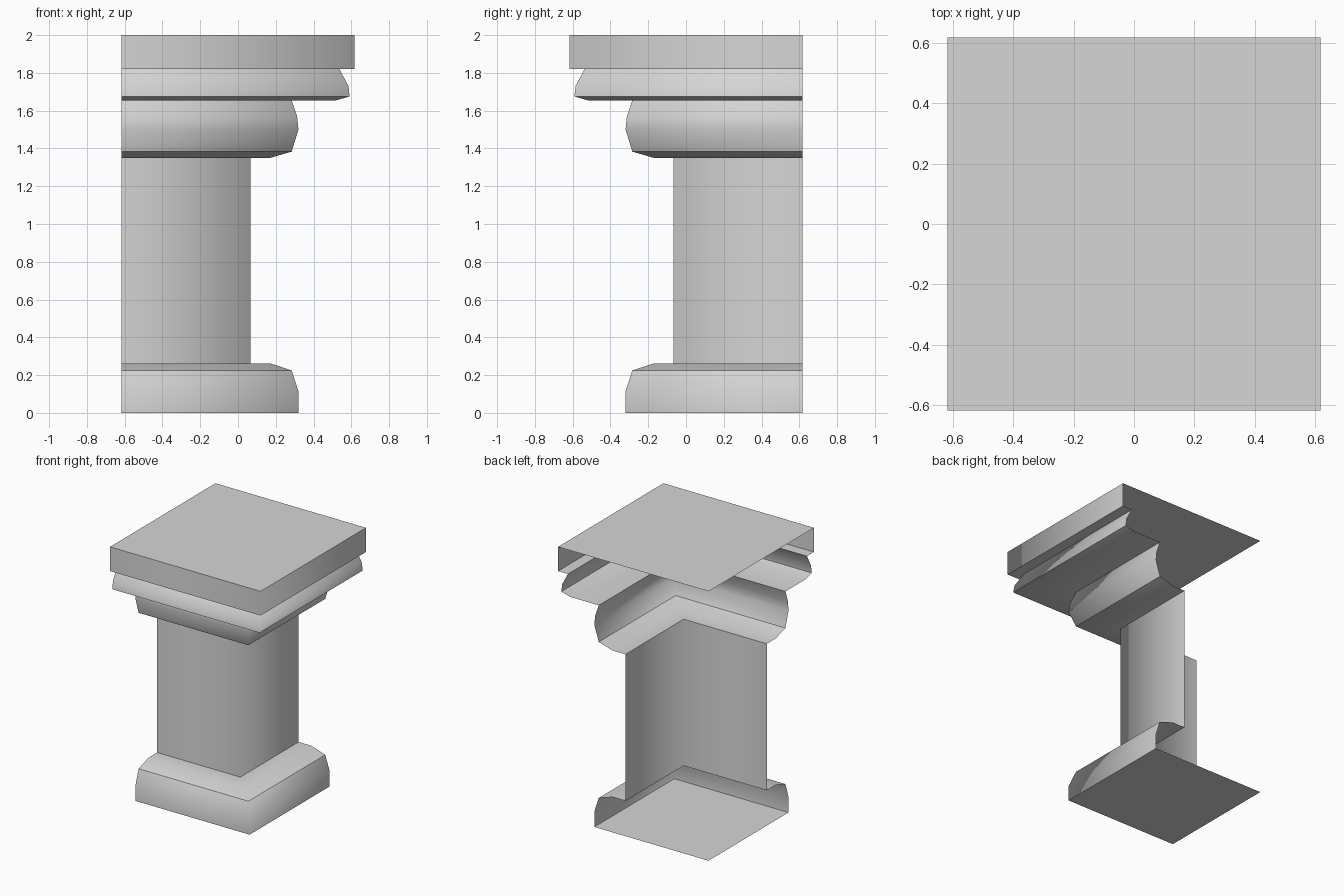
import bpy
import bmesh
import math

cube = bpy.data.objects.get("Cube")
if cube:
    bpy.data.objects.remove(cube, do_unlink=True)

stone = bpy.data.materials.new("grey_stone")
stone.use_nodes = True
COLOUR = (0.67, 0.67, 0.67, 1)
stone.diffuse_color = COLOUR
stone.node_tree.nodes["Principled BSDF"].inputs["Base Color"].default_value = COLOUR

H = 0.618  # half width; the two cut sides lie at x = -H and y = H


def moulding(name, profile, cap=None):
    """Sweep a (reach, height) profile around the outer corner, with a mitre.
    The sides facing -x and +y stay open. cap closes the 'top' or 'bottom'."""
    bm = bmesh.new()
    rows = [[bm.verts.new(p) for p in ((-H, -r, z), (r, -r, z), (r, H, z))]
            for r, z in profile]
    for low, high in zip(rows, rows[1:]):
        for i in range(2):
            bm.faces.new((low[i], low[i + 1], high[i + 1], high[i]))
    if cap:
        row = rows[-1] if cap == "top" else rows[0]
        corner = bm.verts.new((-H, H, row[0].co.z))
        loop = row + [corner]
        bm.faces.new(loop if cap == "top" else loop[::-1])
    bm.normal_update()
    # Soft mitre and gentle curves, crisp horizontal arrises
    for face in bm.faces:
        face.smooth = True
    for edge in bm.edges:
        a, b = (v.co for v in edge.verts)
        if abs(a.z - b.z) < 0.001 and len(edge.link_faces) == 2:
            mitre = abs(a.x - b.x) > 0.001 and abs(a.y - b.y) > 0.001
            edge.smooth = mitre or edge.calc_face_angle() < math.radians(35)
    mesh = bpy.data.meshes.new(name)
    bm.to_mesh(mesh)
    bm.free()
    mesh.materials.append(stone)
    obj = bpy.data.objects.new(name, mesh)
    bpy.context.collection.objects.link(obj)


# Base block with a rounded shoulder and a flat ledge
moulding("base", [(0.32, 0), (0.32, 0.115), (0.284, 0.225),
                  (0.17, 0.262), (0.065, 0.262)], "bottom")

# Plain shaft
moulding("shaft", [(0.065, 0.262), (0.065, 1.35)])

# Lower capital roll
moulding("lower_capital", [(0.065, 1.35), (0.17, 1.35), (0.284, 1.383),
                           (0.32, 1.5), (0.313, 1.57), (0.284, 1.655)])

# Upper capital roll
moulding("upper_capital", [(0.284, 1.655), (0.52, 1.655), (0.591, 1.675),
                           (0.585, 1.73), (0.537, 1.82)])

# Top slab
moulding("top_slab", [(0.537, 1.82), (H, 1.82), (H, 2)], "top")
